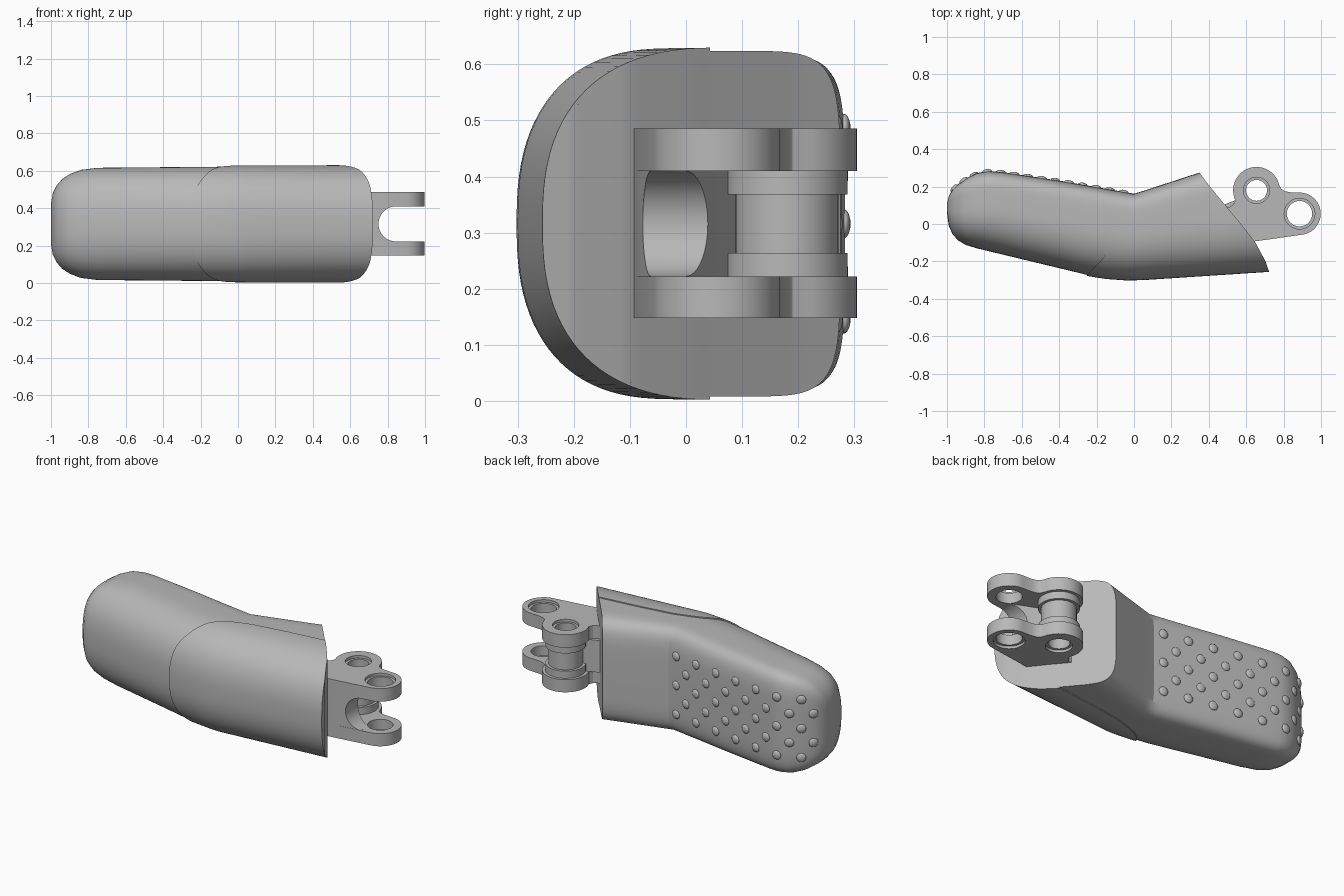
import bpy, bmesh, math
from mathutils import Vector, Matrix

if "Cube" in bpy.data.objects:
    bpy.data.objects.remove(bpy.data.objects["Cube"], do_unlink=True)

MID = 0.316          # height of the symmetry plane
grey = bpy.data.materials.new("satin grey")
grey.use_nodes = True
grey.diffuse_color = (0.48, 0.48, 0.48, 1)
grey.node_tree.nodes["Principled BSDF"].inputs["Base Color"].default_value = (0.48, 0.48, 0.48, 1)


def finish(bm, name, angle=25):
    bmesh.ops.recalc_face_normals(bm, faces=bm.faces)
    mesh = bpy.data.meshes.new(name)
    bm.to_mesh(mesh)
    bm.free()
    mesh.materials.append(grey)
    ob = bpy.data.objects.new(name, mesh)
    bpy.context.collection.objects.link(ob)
    smooth(ob, angle)
    return ob


def smooth(ob, angle=25):
    bpy.ops.object.select_all(action='DESELECT')
    ob.select_set(True)
    bpy.context.view_layer.objects.active = ob
    bpy.ops.object.shade_smooth_by_angle(angle=math.radians(angle))


def boolean(ob, cutter, operation):
    cutter.hide_render = True
    mod = ob.modifiers.new("cut", 'BOOLEAN')
    mod.operation, mod.solver, mod.object = operation, 'EXACT', cutter
    bpy.context.view_layer.objects.active = ob
    bpy.ops.object.modifier_apply(modifier=mod.name)
    bpy.data.objects.remove(cutter, do_unlink=True)
    smooth(ob)


def prism(name, points, z0, z1):
    bm = bmesh.new()
    face = bm.faces.new([bm.verts.new((x, y, z0)) for x, y in points])
    out = bmesh.ops.extrude_face_region(bm, geom=[face])
    bmesh.ops.translate(bm, vec=(0, 0, z1 - z0),
                        verts=[v for v in out["geom"] if isinstance(v, bmesh.types.BMVert)])
    return finish(bm, name)


def arc(cx, cy, r, a0, a1, n=28):
    angles = [math.radians(a0 + (a1 - a0) * i / n) for i in range(n + 1)]
    return [(cx + r * math.cos(a), cy + r * math.sin(a)) for a in angles]


def disc(name, centre, r, z0, z1):
    return prism(name, arc(*centre, r, 0, 350, 35), z0, z1)


def interp(table, t):
    for (a, u), (b, v) in zip(table, table[1:]):
        if t <= b:
            return u + (v - u) * max(0, t - a) / (b - a)
    return table[-1][1]


# Outline of the fingertip: front edge, back edge, half height along x
FRONT = [(-1, 0.06), (-0.99, -0.01), (-0.97, -0.055), (-0.94, -0.088), (-0.9, -0.112),
         (-0.84, -0.13), (-0.6, -0.188), (-0.25, -0.272), (-0.15, -0.288), (-0.04, -0.296), (0.05, -0.294)]
BACK = [(-1, 0.11), (-0.99, 0.15), (-0.97, 0.185), (-0.94, 0.213), (-0.9, 0.243),
        (-0.84, 0.272), (-0.78, 0.283), (-0.7, 0.277), (-0.4, 0.232), (0, 0.162), (0.05, 0.177)]
HALF = [(-1, 0.11), (-0.99, 0.165), (-0.97, 0.205), (-0.94, 0.24), (-0.9, 0.266),
        (-0.84, 0.289), (-0.75, 0.3), (0.05, 0.307)]
CUT = [(-0.26, 0.724), (-0.2, 0.703), (-0.1, 0.65), (0, 0.572), (0.1, 0.488), (0.2, 0.406), (0.275, 0.35)]
STATIONS = sorted({x for x, _ in FRONT + BACK + HALF} | {-0.5, -0.3, -0.2, -0.1})
SIDES = 48


def section(yf, yb, half):
    # round at the front, boxy at the back
    centre = yf + 0.6 * (yb - yf)
    pts = []
    for i in range(SIDES + 1):
        a = math.pi * i / SIDES
        c, s = math.cos(a), max(0, math.sin(a))
        p, reach = (2.5, yf - centre) if c > 0 else (5.5, yb - centre)
        pts.append((centre + reach * abs(c) ** (2 / p), half * s ** (2 / p)))
    return pts


def fingertip(name, gap):
    rings = []
    for x in STATIONS:
        pts = section(interp(FRONT, x) - gap, interp(BACK, x), interp(HALF, x) + gap)
        rings.append([(x, y, z) for y, z in pts])
    # sloping, curved root end
    end = section(-0.25 - gap, 0.275, 0.308 + gap)
    for t in (0.25, 0.5, 0.75, 1):
        rings.append([(a[0] + (interp(CUT, y) - a[0]) * t, a[1] + (y - a[1]) * t, a[2] + (z - a[2]) * t)
                      for a, (y, z) in zip(rings[len(STATIONS) - 1], end)])
    bm = bmesh.new()
    loops = []
    for ring in rings:
        up = [bm.verts.new((x, y, MID + z)) for x, y, z in ring]
        low = [bm.verts.new((x, y, MID - z)) for x, y, z in ring[1:-1]]
        loops.append((up, [up[0]] + low + [up[-1]]))
    for a, b in zip(loops, loops[1:]):
        for side in (0, 1):
            for i in range(SIDES):
                bm.faces.new((a[side][i], a[side][i + 1], b[side][i + 1], b[side][i]))
    for up, low in (loops[0], loops[-1]):
        for i in range(SIDES):
            quad = [up[i], up[i + 1], low[i + 1], low[i]]
            bm.faces.new(list(dict.fromkeys(quad)))
    return finish(bm, name)


body = fingertip("fingertip_body", 0)

# Raised front cover, trimmed along a curved seam
cover = fingertip("front_cover", 0.006)
seam = [(-0.27, -0.4), (-0.255, -0.28), (-0.23, -0.25), (-0.18, -0.2), (-0.11, -0.11), (-0.06, -0.07),
        (0, -0.045), (0.1, -0.015), (0.3, 0.015), (0.6, 0.05), (0.9, 0.05), (0.9, -0.4)]
boolean(cover, prism("seam_cutter", seam, -0.2, 0.9), 'INTERSECT')

# Grip pads in staggered columns of three and two
columns = [(-0.055 - 0.073 * i, i % 2) for i in range(11)] + [(-0.855, 1), (-0.912, 0), (-0.962, 1)]
bm = bmesh.new()
for x, odd in columns:
    slope = (interp(BACK, x + 0.02) - interp(BACK, x - 0.02)) / 0.04
    normal = Vector((-slope, 1, 0)).normalized()
    turn = normal.to_track_quat('Z', 'Y').to_matrix().to_4x4()
    for dz in ((-0.085, 0.085) if odd else (-0.17, 0, 0.17)):
        place = Matrix.Translation((x, interp(BACK, x) - 0.001, MID + dz))
        bmesh.ops.create_uvsphere(bm, u_segments=20, v_segments=10, radius=1,
                                  matrix=place @ turn @ Matrix.Diagonal((0.026, 0.026, 0.012, 1)))
finish(bm, "grip_pads", 50)

# Hinge bracket: two lobed plates with pin holes
PIN_A, PIN_B = (0.655, 0.18), (0.885, 0.055)
lobes = ([(0.4, -0.08), (0.645, -0.093)] + arc(*PIN_B, 0.113, -80, 92)
         + [(0.83, 0.17), (0.8, 0.178), (0.785, 0.19)] + arc(*PIN_A, 0.125, 14, 205)
         + [(0.53, 0.103), (0.51, 0.09), (0.42, 0.09)])
for name, z0, z1, inner in (("lower_plate", 0.148, 0.222, 0.222), ("upper_plate", 0.41, 0.486, 0.41)):
    plate = prism(name, lobes, z0, z1)
    outer = z0 if inner == z1 else z1
    for pin, r in ((PIN_A, 0.056), (PIN_B, 0.068)):
        boolean(plate, disc("hole_cutter", pin, r, z0 - 0.1, z1 + 0.1), 'DIFFERENCE')
        boolean(plate, disc("rim_cutter", pin, r + 0.014, outer - 0.015, outer + 0.015), 'DIFFERENCE')

# Web joining the plates, hollowed to a rounded slot
web = prism("bracket_web", [(0.4, -0.08), (0.645, -0.093), (0.845, -0.063), (0.845, 0.0),
                            (0.7, 0.06), (0.6, 0.13), (0.55, 0.13), (0.42, 0.08)], 0.222, 0.41)
slot = disc("slot_cutter", (0, 0), 0.0939, -0.4, 0.4)
slot.matrix_world = Matrix.Translation((0.845, 0, MID)) @ Matrix.Rotation(math.pi / 2, 4, 'X')
boolean(web, slot, 'DIFFERENCE')
boolean(web, disc("bore_cutter", PIN_A, 0.056, 0, 0.7), 'DIFFERENCE')

# Cross tube and its collars around the inner pin
for name, r, z0, z1 in (("cross_tube", 0.092, 0.262, 0.37), ("lower_collar", 0.108, 0.222, 0.264),
                        ("upper_collar", 0.108, 0.368, 0.41)):
    tube = disc(name, PIN_A, r, z0, z1)
    boolean(tube, disc("bore_cutter", PIN_A, 0.056, 0, 0.7), 'DIFFERENCE')
